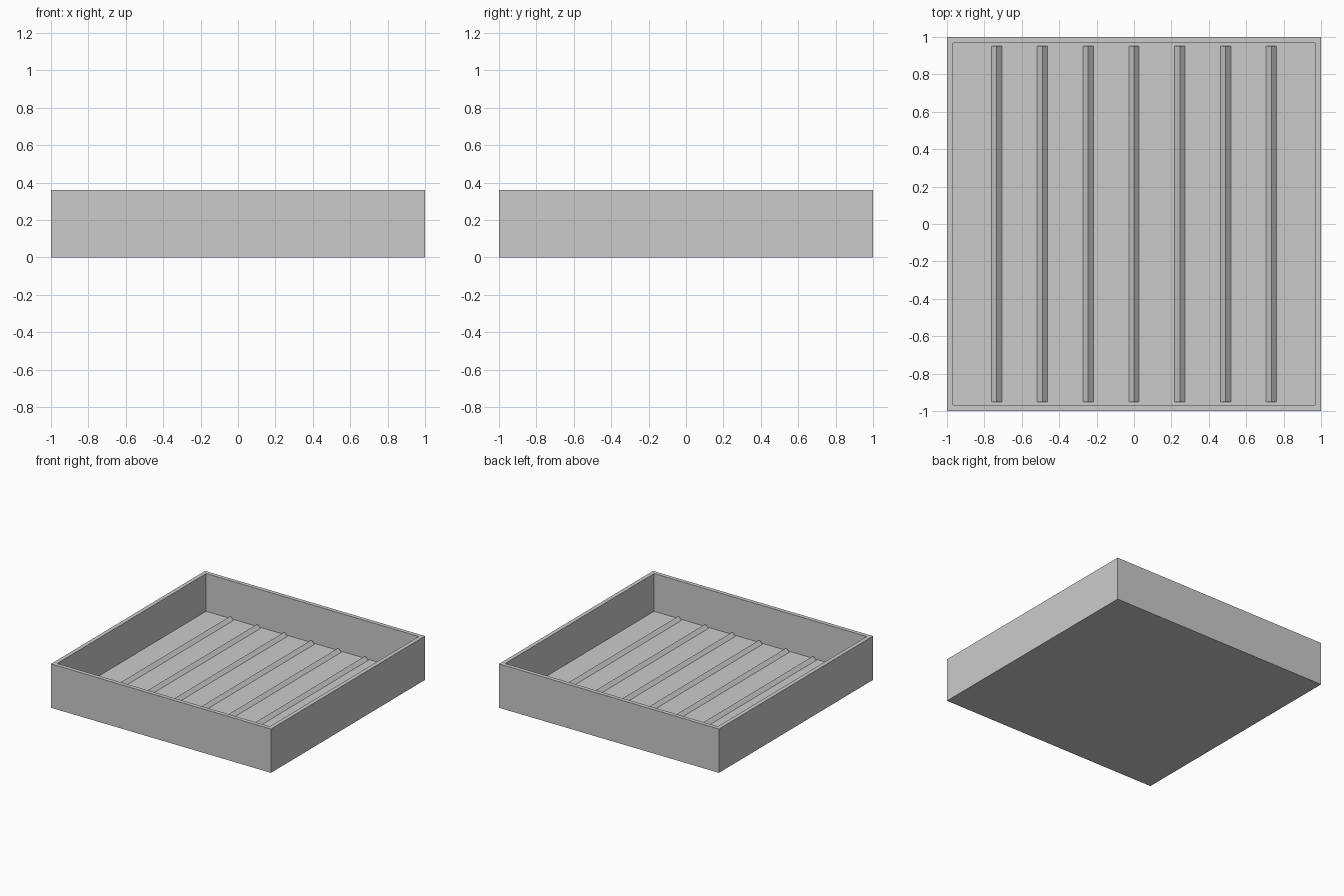
import bpy
import bmesh

HALF, HEIGHT = 1.0, 0.36
INNER, FLOOR = 0.953, 0.05
RIDGE_COUNT, RIDGE_STEP, RIDGE_SIZE = 7, 0.245, 0.028

cube = bpy.data.objects.get("Cube")
if cube:
    bpy.data.objects.remove(cube, do_unlink=True)

grey = bpy.data.materials.new("light_grey")
grey.use_nodes = True
colour = (0.6, 0.6, 0.6, 1)
grey.diffuse_color = colour
grey.node_tree.nodes["Principled BSDF"].inputs["Base Color"].default_value = colour


def add_object(name, bm):
    bmesh.ops.recalc_face_normals(bm, faces=bm.faces)
    mesh = bpy.data.meshes.new(name)
    bm.to_mesh(mesh)
    bm.free()
    mesh.materials.append(grey)
    obj = bpy.data.objects.new(name, mesh)
    bpy.context.collection.objects.link(obj)
    return obj


# Open tray: a box whose top face is inset, then sunk to the floor
bm = bmesh.new()
bmesh.ops.create_cube(bm, size=1)
for v in bm.verts:
    v.co = (v.co.x * 2 * HALF, v.co.y * 2 * HALF, (v.co.z + 0.5) * HEIGHT)
top = max(bm.faces, key=lambda f: f.calc_center_median().z)
bmesh.ops.inset_region(bm, faces=[top], thickness=HALF - INNER)
well = bmesh.ops.extrude_discrete_faces(bm, faces=[top])["faces"][0]
for v in well.verts:
    v.co.z = FLOOR
add_object("tray", bm)


# Triangular ridges running front to back across the floor
def add_ridge(name, x):
    bm = bmesh.new()
    profile = [(-RIDGE_SIZE, FLOOR), (RIDGE_SIZE, FLOOR), (0, FLOOR + RIDGE_SIZE)]
    end = bm.faces.new([bm.verts.new((x + dx, -INNER, z)) for dx, z in profile])
    side = bmesh.ops.extrude_face_region(bm, geom=[end], use_keep_orig=True)["geom"]
    moved = [g for g in side if isinstance(g, bmesh.types.BMVert)]
    bmesh.ops.translate(bm, verts=moved, vec=(0, 2 * INNER, 0))
    add_object(name, bm)


for i in range(RIDGE_COUNT):
    add_ridge(f"floor_ridge_{i + 1}", (i - RIDGE_COUNT // 2) * RIDGE_STEP)
